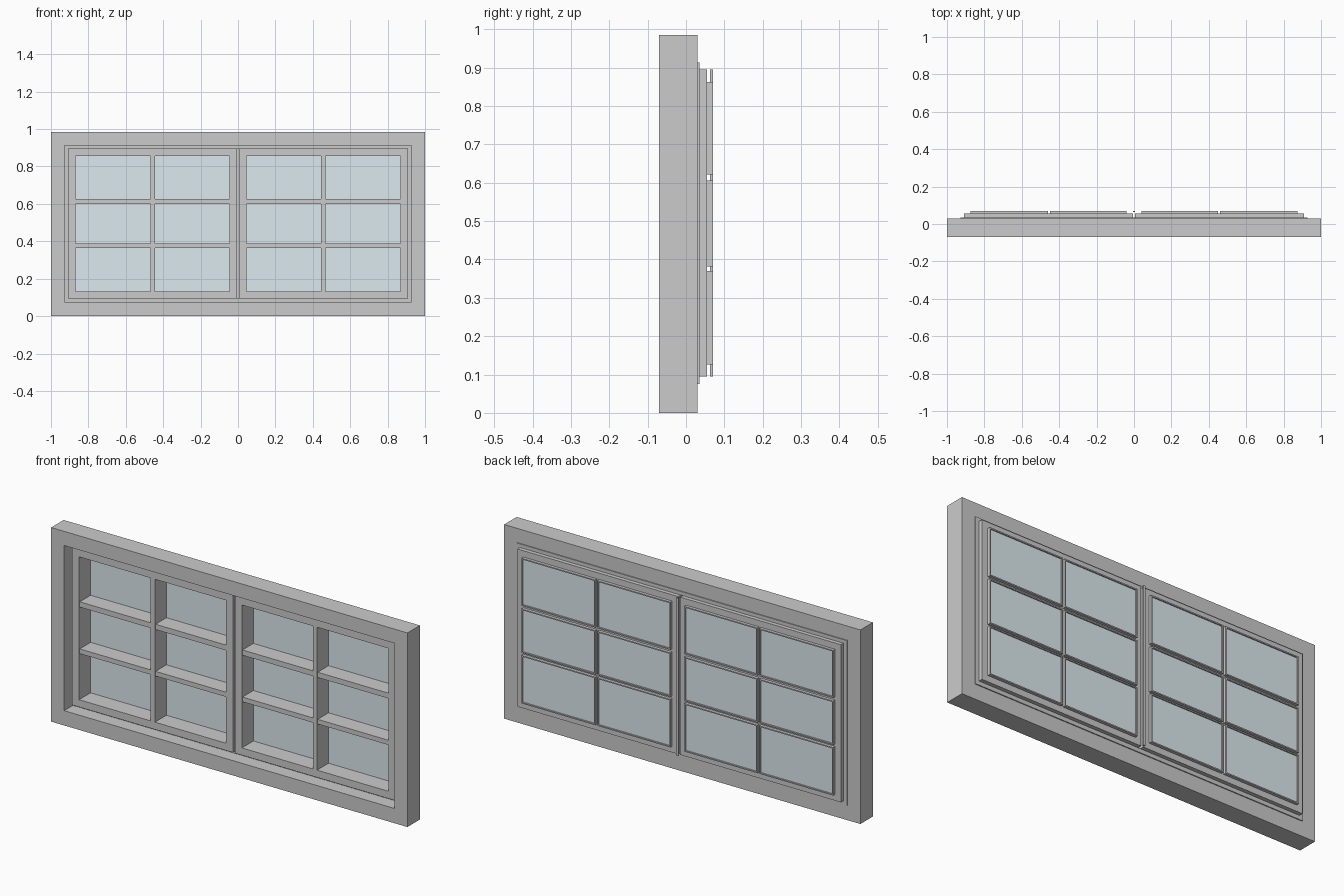
import bpy, bmesh

if "Cube" in bpy.data.objects:
    bpy.data.objects.remove(bpy.data.objects["Cube"])

glass_mat = bpy.data.materials.new("glass")
glass_mat.diffuse_color = (0.72, 0.82, 0.86, 0.45)
glass_mat.use_nodes = True
glass_mat.node_tree.nodes["Principled BSDF"].inputs["Base Color"].default_value = glass_mat.diffuse_color


def finish(name, bm, mat=None):
    bmesh.ops.recalc_face_normals(bm, faces=bm.faces)
    mesh = bpy.data.meshes.new(name)
    bm.to_mesh(mesh)
    bm.free()
    ob = bpy.data.objects.new(name, mesh)
    bpy.context.collection.objects.link(ob)
    if mat:
        mesh.materials.append(mat)
    return ob


def box(name, x, y, z, mat=None):
    """Box from three (min, max) ranges."""
    bm = bmesh.new()
    bmesh.ops.create_cube(bm, size=1)
    for v in bm.verts:
        v.co = [r[0] if c < 0 else r[1] for c, r in zip(v.co, (x, y, z))]
    return finish(name, bm, mat)


def ring(name, outer, inner, y):
    """Rectangular frame; outer and inner are (x0, x1, z0, z1)."""
    bm = bmesh.new()
    loops = []
    for depth in y:
        for x0, x1, z0, z1 in (outer, inner):
            loops.append([bm.verts.new((px, depth, pz)) for px, pz in
                          ((x0, z0), (x1, z0), (x1, z1), (x0, z1))])
    fo, fi, bo, bi = loops
    for a, b in ((fo, fi), (fi, bi), (bi, bo), (bo, fo)):
        for i in range(4):
            j = (i + 1) % 4
            bm.faces.new((a[i], a[j], b[j], b[i]))
    return finish(name, bm)


# Fixed outer frame and the thin weather lip showing behind it
opening = (-0.927, 0.927, 0.075, 0.913)
sash_area = (-0.908, 0.908, 0.095, 0.895)
ring("outer_frame", (-1, 1, 0, 0.985), opening, (-0.07, 0.03))
ring("weather_lip", opening, sash_area, (0.0, 0.035))

# Strip covering the joint between the two sashes
box("joint_cover_strip", (-0.006, 0.006), (0.063, 0.07), (0.095, 0.895))

columns = [(0.045, 0.443), (0.467, 0.869)]
rows = [(0.132, 0.364), (0.388, 0.600), (0.627, 0.857)]
front, back = -0.033, 0.055

for side, s in (("left", -1), ("right", 1)):
    def span(a, b):
        return tuple(sorted((s * a, s * b)))

    # Sash surround with its upright and cross glazing bars
    ring(side + "_sash", span(0.006, 0.908) + (0.095, 0.895),
         span(0.045, 0.869) + (0.132, 0.857), (front, back))
    box(side + "_upright_bar", span(0.443, 0.467), (front, back), (0.132, 0.857))
    for i in range(2):
        for j, col in enumerate(columns):
            box(f"{side}_cross_bar_{i}_{j}", span(*col), (front + 0.005, back),
                (rows[i][1], rows[i + 1][0]))

    # Glass panes, each held by a bead on the back
    for i, (z0, z1) in enumerate(rows):
        for j, (x0, x1) in enumerate(columns):
            g = 0.006
            ring(f"{side}_bead_{i}_{j}",
                 span(x0 - g, x1 + g) + (z0 - g, z1 + g),
                 span(x0, x1) + (z0, z1), (back, 0.07))
            box(f"{side}_glass_{i}_{j}", span(x0, x1), (0.059, 0.064),
                (z0, z1), glass_mat)
